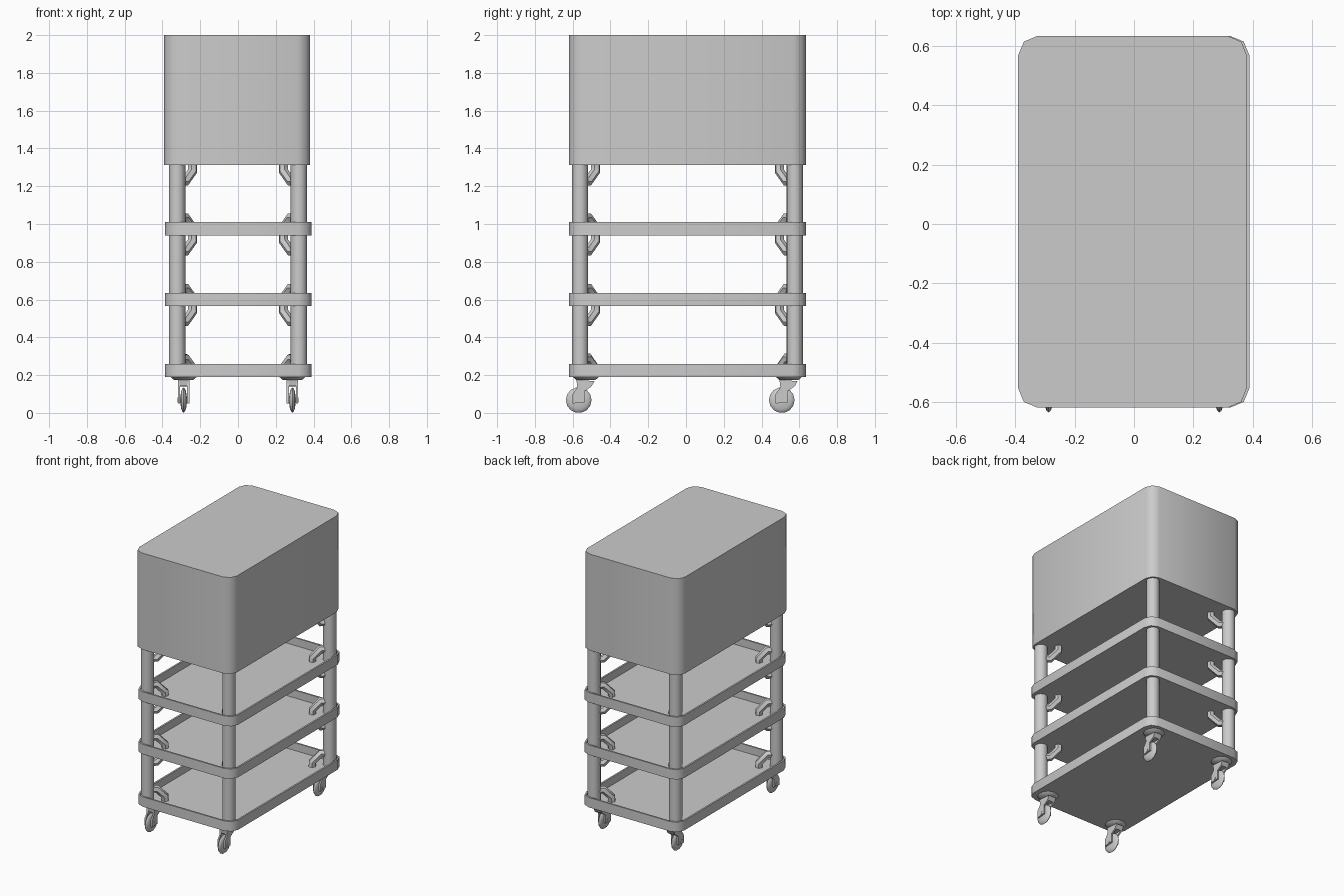
import bpy, bmesh
from math import sin, cos, pi, radians
from mathutils import Vector, Matrix

cube = bpy.data.objects.get("Cube")
if cube:
    bpy.data.objects.remove(cube, do_unlink=True)

grey = bpy.data.materials.new("plain_grey")
grey.use_nodes = True
grey.diffuse_color = (0.6, 0.6, 0.6, 1)
grey.node_tree.nodes["Principled BSDF"].inputs["Base Color"].default_value = (0.6, 0.6, 0.6, 1)

MID_Y = 0.0075          # the frame sits slightly behind the wheels' centre
LEG_X, LEG_Y = 0.322, 0.568
CORNERS = [(sx, sy) for sx in (-1, 1) for sy in (-1, 1)]


def smooth(obj):
    bpy.ops.object.select_all(action='DESELECT')
    obj.select_set(True)
    bpy.context.view_layer.objects.active = obj
    bpy.ops.object.shade_smooth_by_angle(angle=radians(50))


def finish(bm, name):
    bmesh.ops.recalc_face_normals(bm, faces=bm.faces)
    mesh = bpy.data.meshes.new(name)
    bm.to_mesh(mesh)
    bm.free()
    mesh.materials.append(grey)
    obj = bpy.data.objects.new(name, mesh)
    bpy.context.collection.objects.link(obj)
    smooth(obj)
    return obj


def rounded_outline(cx, cy, w, d, r, inset, steps=2):
    """Rounded rectangle, shrunk by inset."""
    r2 = max(r - inset, 0.01)
    hx, hy = w / 2 - inset - r2, d / 2 - inset - r2
    pts = []
    for q, (sx, sy) in enumerate([(1, 1), (-1, 1), (-1, -1), (1, -1)]):
        for i in range(steps + 1):
            a = (q + i / steps) * pi / 2
            pts.append((cx + sx * hx + r2 * cos(a), cy + sy * hy + r2 * sin(a)))
    return pts


def rounded_body(name, cx, w, d, r, levels):
    """Stack rounded outlines given as (inset, z) and cap both ends."""
    bm = bmesh.new()
    rings = [[bm.verts.new((x, y, z)) for x, y in
              rounded_outline(cx, MID_Y, w, d, r, inset)] for inset, z in levels]
    for a, b in zip(rings, rings[1:]):
        for i in range(len(a)):
            j = (i + 1) % len(a)
            bm.faces.new((a[i], a[j], b[j], b[i]))
    bm.faces.new(rings[0])
    bm.faces.new(rings[-1])
    return finish(bm, name)


def add_cylinder(bm, x, y, z0, z1, r0, r1, sides):
    bmesh.ops.create_cone(bm, cap_ends=True, segments=sides, radius1=r0, radius2=r1,
                          depth=z1 - z0, matrix=Matrix.Translation((x, y, (z0 + z1) / 2)))


def add_plate(bm, x0, x1, profile, y):
    """Extrude a (y, z) profile along x."""
    face = bm.faces.new([bm.verts.new((x0, y + py, pz)) for py, pz in profile])
    out = bmesh.ops.extrude_face_region(bm, geom=[face])
    verts = [v for v in out["geom"] if isinstance(v, bmesh.types.BMVert)]
    bmesh.ops.translate(bm, verts=verts, vec=(x1 - x0, 0, 0))


def tube(name, points, radius):
    curve = bpy.data.curves.new(name, 'CURVE')
    curve.dimensions = '3D'
    curve.bevel_depth = radius
    curve.bevel_resolution = 1
    curve.use_fill_caps = True
    spline = curve.splines.new('POLY')
    spline.points.add(len(points) - 1)
    for p, co in zip(spline.points, points):
        p.co = (*co, 1)
    curve.materials.append(grey)
    obj = bpy.data.objects.new(name, curve)
    bpy.context.collection.objects.link(obj)
    bpy.ops.object.select_all(action='DESELECT')
    obj.select_set(True)
    bpy.context.view_layer.objects.active = obj
    bpy.ops.object.convert(target='MESH')
    smooth(bpy.context.object)


# Closed upper box
rounded_body("upper_box", -0.005, 0.772, 1.255, 0.066, [(0, 1.312), (0, 2.0)])

# Three shallow trays with thin rims
TRAYS = (0.19, 0.565, 0.94)
for n, z in enumerate(TRAYS):
    rounded_body(f"tray_{n + 1}", 0.002, 0.775, 1.255, 0.066,
                 [(0, z), (0, z + 0.07), (0.012, z + 0.07), (0.012, z + 0.015)])

# Corner posts
for sx, sy in CORNERS:
    bm = bmesh.new()
    add_cylinder(bm, sx * LEG_X, MID_Y + sy * LEG_Y, 0.2, 1.32, 0.043, 0.043, 16)
    finish(bm, "corner_post")

# Bent tube brackets, pointing diagonally inward from each post
for sx, sy in CORNERS:
    inward = Vector((-sx, -sy, 0)).normalized()
    post = Vector((sx * LEG_X, MID_Y + sy * LEG_Y, 0))
    for n, z in enumerate((0.2, 0.572, 0.945, 1.315)):
        path = [(0, -0.09), (0.06, -0.09), (0.115, -0.035),
                (0.115, 0.035), (0.06, 0.09), (0, 0.09)]
        if n == 0:
            path = [(0.115, 0)] + path[3:]
        tube("post_bracket", [post + inward * d + Vector((0, 0, z + h)) for d, h in path], 0.026)

# Swivel casters: round plate, trailing fork and lens-shaped wheel
FORK = [(-0.05, 0.175), (0.045, 0.168), (0.03, 0.14), (-0.007, 0.115),
        (-0.007, 0.055), (-0.07, 0.05), (-0.07, 0.1), (-0.045, 0.135)]
CROWN = [(-0.05, 0.175), (0.045, 0.168), (0.03, 0.14), (-0.045, 0.142)]
for sx in (-1, 1):
    for y in (-0.53, 0.545):
        x = sx * 0.288
        bm = bmesh.new()
        add_cylinder(bm, x, y, 0.174, 0.191, 0.05, 0.07, 16)
        finish(bm, "caster_plate")

        bm = bmesh.new()
        add_plate(bm, x - 0.03, x - 0.019, FORK, y)
        add_plate(bm, x + 0.019, x + 0.03, FORK, y)
        add_plate(bm, x - 0.019, x + 0.019, CROWN, y)
        finish(bm, "caster_fork")

        bm = bmesh.new()
        bmesh.ops.create_uvsphere(bm, u_segments=14, v_segments=8, radius=0.068)
        bmesh.ops.rotate(bm, verts=bm.verts, matrix=Matrix.Rotation(pi / 2, 3, 'Y'))
        bmesh.ops.scale(bm, verts=bm.verts, vec=(0.26, 1, 1))
        bmesh.ops.translate(bm, verts=bm.verts, vec=(x, y - 0.038, 0.068))
        finish(bm, "caster_wheel")

        # Axle between the fork cheeks
        bm = bmesh.new()
        bmesh.ops.create_cone(bm, cap_ends=True, segments=8, radius1=0.014, radius2=0.014, depth=0.064)
        bmesh.ops.rotate(bm, verts=bm.verts, matrix=Matrix.Rotation(pi / 2, 3, 'Y'))
        bmesh.ops.translate(bm, verts=bm.verts, vec=(x, y - 0.038, 0.068))
        finish(bm, "caster_axle")
